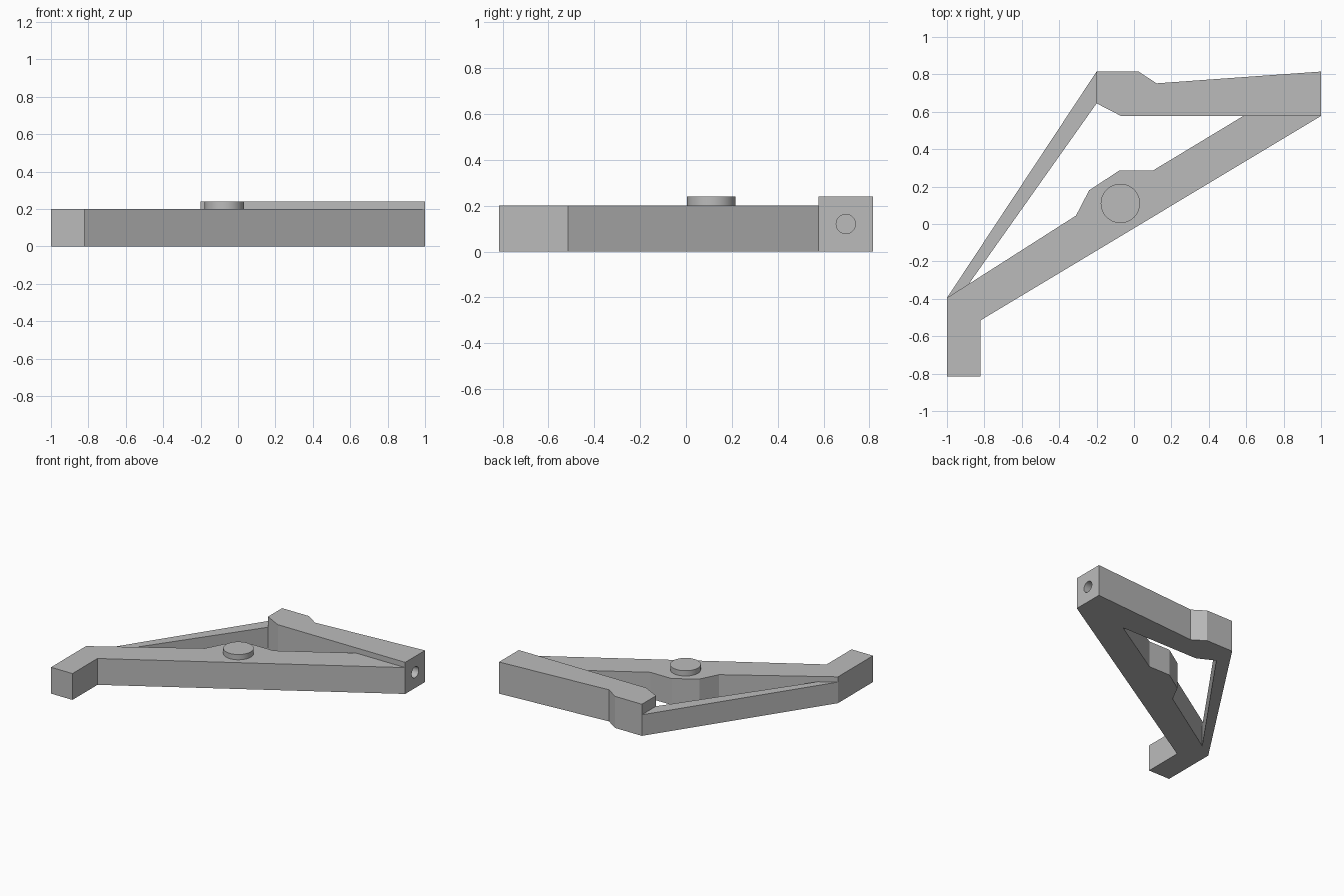
import bpy, bmesh, math

cube = bpy.data.objects.get("Cube")
if cube:
    bpy.data.objects.remove(cube, do_unlink=True)

grey = bpy.data.materials.new("plain grey")
grey.use_nodes = True
colour = (0.5, 0.5, 0.5, 1)
grey.diffuse_color = colour
for node in grey.node_tree.nodes:
    if node.type == 'BSDF_PRINCIPLED':
        node.inputs["Base Color"].default_value = colour


def plate(name, outline, height):
    """Extrude a flat outline up from the ground."""
    bm = bmesh.new()
    face = bm.faces.new([bm.verts.new((x, y, 0)) for x, y in outline])
    top = bmesh.ops.extrude_face_region(bm, geom=[face])["geom"]
    verts = [v for v in top if isinstance(v, bmesh.types.BMVert)]
    bmesh.ops.translate(bm, verts=verts, vec=(0, 0, height))
    bmesh.ops.recalc_face_normals(bm, faces=bm.faces)
    mesh = bpy.data.meshes.new(name)
    bm.to_mesh(mesh)
    bm.free()
    mesh.materials.append(grey)
    obj = bpy.data.objects.new(name, mesh)
    bpy.context.collection.objects.link(obj)
    return obj


def cylinder(name, radius, depth, location, rotation=(0, 0, 0)):
    bpy.ops.mesh.primitive_cylinder_add(vertices=48, radius=radius, depth=depth,
                                        location=location, rotation=rotation)
    obj = bpy.context.object
    obj.name = name
    obj.data.materials.append(grey)
    bpy.ops.object.shade_smooth_by_angle()
    return obj


# Diagonal arm with a bulge for the pivot and a hooked foot
plate("diagonal_arm", [(-1, -.815), (-.82, -.815), (-.82, -.515), (1, .578),
                       (.585, .578), (.1, .285), (-.08, .285), (-.24, .18),
                       (-.31, .045), (-1, -.395)], .2)

# Thin strut closing the triangle
plate("thin_strut", [(-1, -.395), (-.89, -.33), (-.2, .645), (-.2, .815)], .16)

# Taller rear block
block = plate("rear_block", [(-.2, .645), (-.07, .578), (1, .578), (1, .815),
                             (.12, .752), (.025, .815), (-.2, .815)], .24)

# Round hole in the end of the rear block
cutter = cylinder("hole_cutter", .042, .8, (1, .697, .12), (0, math.pi / 2, 0))
cutter.hide_render = True
hole = block.modifiers.new("end_hole", 'BOOLEAN')
hole.operation = 'DIFFERENCE'
hole.solver = 'EXACT'
hole.object = cutter
bpy.context.view_layer.objects.active = block
bpy.ops.object.modifier_apply(modifier=hole.name)
bpy.data.objects.remove(cutter, do_unlink=True)

# Pivot peg
cylinder("pivot_peg", .105, .08, (-.073, .11, .2))
